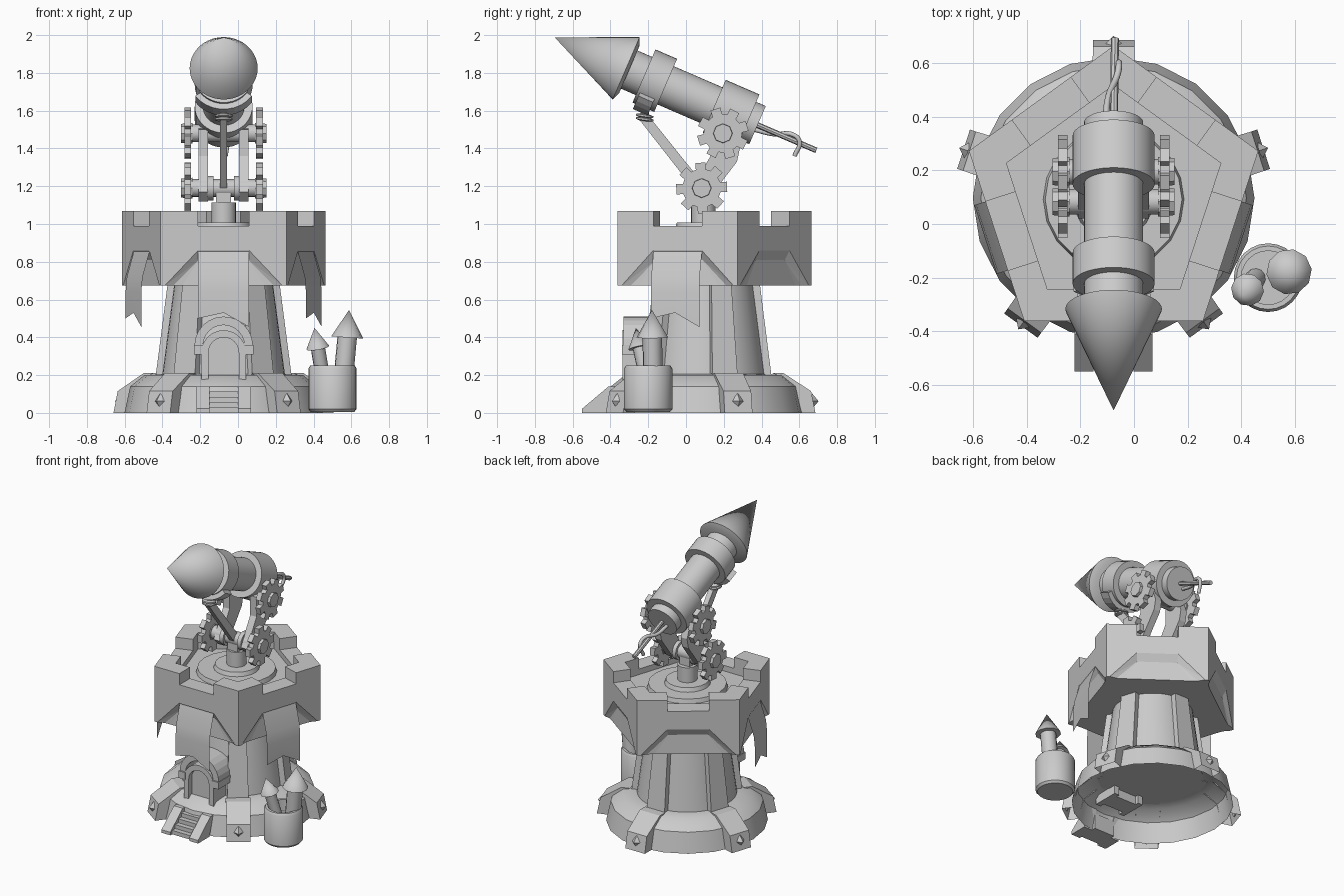
import bpy, bmesh, math
from mathutils import Vector, Matrix

if "Cube" in bpy.data.objects:
    bpy.data.objects.remove(bpy.data.objects["Cube"])

CX, CY = -0.076, 0.097
SIDES = [math.radians(-90 + 72 * k) for k in range(5)]
CORNERS = [math.radians(90 + 72 * k) for k in range(5)]
stone = bpy.data.materials.new("plain_grey")
stone.diffuse_color = (0.6, 0.6, 0.6, 1)
stone.use_nodes = True
stone.node_tree.nodes["Principled BSDF"].inputs["Base Color"].default_value = stone.diffuse_color


def finish(name, bm, smooth=False):
    bmesh.ops.recalc_face_normals(bm, faces=bm.faces[:])
    me = bpy.data.meshes.new(name)
    bm.to_mesh(me)
    bm.free()
    me.materials.append(stone)
    ob = bpy.data.objects.new(name, me)
    bpy.context.collection.objects.link(ob)
    if smooth:
        bpy.ops.object.select_all(action='DESELECT')
        ob.select_set(True)
        bpy.context.view_layer.objects.active = ob
        bpy.ops.object.shade_smooth_by_angle(angle=math.radians(37))
    return ob


def polar(a, r, t, z):
    """Point at distance r along angle a from the tower axis, shifted t sideways."""
    return Vector((CX + r * math.cos(a) - t * math.sin(a), CY + r * math.sin(a) + t * math.cos(a), z))


def hull(name, pts):
    bm = bmesh.new()
    vs = [bm.verts.new(p) for p in pts]
    bmesh.ops.convex_hull(bm, input=vs)
    bmesh.ops.dissolve_limit(bm, angle_limit=0.01, verts=bm.verts[:], edges=bm.edges[:])
    return finish(name, bm)


def box(name, lo, hi):
    return hull(name, [(x, y, z) for x in (lo[0], hi[0]) for y in (lo[1], hi[1]) for z in (lo[2], hi[2])])


def lathe(name, profile, origin, axis=(0, 0, 1), seg=32, smooth=True, cap=True):
    """Revolve (radius, distance) pairs around an axis."""
    m = Matrix.Translation(origin) @ Vector(axis).to_track_quat('Z', 'Y').to_matrix().to_4x4()
    bm = bmesh.new()
    rings = []
    for r, s in profile:
        n = seg if r > 0 else 1
        rings.append([bm.verts.new(m @ Vector((r * math.cos(2 * math.pi * i / seg),
                                               r * math.sin(2 * math.pi * i / seg), s))) for i in range(n)])
    for a, b in zip(rings, rings[1:]):
        for i in range(seg):
            j = (i + 1) % seg
            f = [a[i % len(a)], a[j % len(a)], b[j % len(b)], b[i % len(b)]]
            bm.faces.new(list(dict.fromkeys(f)))
    if cap:
        for ring in (rings[0], rings[-1]):
            if len(ring) > 2:
                bm.faces.new(ring)
    return finish(name, bm, smooth)


def rod(name, a, b, r, seg=16):
    a, b = Vector(a), Vector(b)
    return lathe(name, [(r, 0), (r, (b - a).length)], a, b - a, seg)


def extrude(name, pts, move):
    """Closed outline pushed along a vector."""
    bm = bmesh.new()
    f = bm.faces.new([bm.verts.new(p) for p in pts])
    g = bmesh.ops.extrude_face_region(bm, geom=[f])
    bmesh.ops.translate(bm, vec=Vector(move), verts=[v for v in g["geom"] if isinstance(v, bmesh.types.BMVert)])
    return finish(name, bm)


def cord(name, pts, r):
    cu = bpy.data.curves.new(name, 'CURVE')
    cu.dimensions, cu.bevel_depth, cu.bevel_resolution, cu.use_fill_caps = '3D', r, 2, True
    sp = cu.splines.new('BEZIER')
    sp.bezier_points.add(len(pts) - 1)
    for p, co in zip(sp.bezier_points, pts):
        p.co, p.handle_left_type, p.handle_right_type = co, 'AUTO', 'AUTO'
    cu.materials.append(stone)
    bpy.context.collection.objects.link(bpy.data.objects.new(name, cu))


# Base skirt, open underneath
lathe("base_skirt", [(0.525, 0), (0.495, 0.14), (0.42, 0.2), (0.32, 0.205)], (CX, CY, 0), seg=20, cap=False)
lathe("tower_core", [(0.325, 0.2), (0.26, 0.69)], (CX, CY, 0), seg=40)

for a in CORNERS:
    # Open-backed buttress shell, stud and pilaster on every corner
    bm = bmesh.new()
    outer = ((0.36, 0.08, 0.21), (0.42, 0.08, 0.21), (0.565, 0.077, 0.115), (0.588, 0.077, 0))
    inner = ((0.515, 0.077, 0), (0.48, 0.077, 0.14), (0.40, 0.08, 0.195))
    sides = [[bm.verts.new(polar(a, r, t * s, z)) for r, t, z in outer + inner] for s in (1, -1)]
    for side in sides:
        bm.faces.new(side)
    for i in range(3):
        bm.faces.new((sides[0][i], sides[0][i + 1], sides[1][i + 1], sides[1][i]))
    finish("buttress", bm)
    hull("stud", [polar(a, 0.57, x, 0.062 + z) for x, z in ((0.036, 0), (-0.036, 0), (0, 0.042), (0, -0.042))]
         + [polar(a, 0.605, 0, 0.062)])
    hull("pilaster", [polar(a, r, t * s, z) for s in (1, -1) for r, t, z in
                      ((0.2, 0.07, 0.2), (0.355, 0.07, 0.2), (0.2, 0.055, 0.69), (0.293, 0.055, 0.69))])

# Battlement crown: pentagon with sunken floor, notches and shallow lower recesses
crown = hull("crown", [polar(a, 0.567, 0, z) for a in CORNERS for z in (0.675, 1.07)])
cutters = [hull("floor_cutter", [polar(a, 0.42, 0, z) for a in CORNERS for z in (0.95, 1.3)])]
for a in SIDES:
    cutters.append(hull("notch_cutter", [polar(a, r, t, z) for r in (0.3, 0.6) for t in (-0.135, 0.135) for z in (0.99, 1.2)]))
    cutters.append(hull("recess_cutter", [polar(a, r, t * s, z) for s in (1, -1) for r, t, z in
                                          ((0.4588, 0.135, 0.86), (0.48, 0.135, 0.86), (0.4588, 0.315, 0.67), (0.48, 0.315, 0.67),
                                           (0.4588, 0.32, 0.6), (0.48, 0.32, 0.6), (0.432, 0.13, 0.81), (0.44, 0.27, 0.67), (0.44, 0.27, 0.6))]))
for c in cutters:
    mod = crown.modifiers.new("cut", 'BOOLEAN')
    mod.operation, mod.solver, mod.object = 'DIFFERENCE', 'EXACT', c
dg = bpy.context.evaluated_depsgraph_get()
crown.data = bpy.data.meshes.new_from_object(crown.evaluated_get(dg))
crown.modifiers.clear()
for c in cutters:
    bpy.data.objects.remove(c)

# Hanging banners with swallow tails on the front and both flanks
for a in (SIDES[0], SIDES[1], SIDES[4]):
    bm = bmesh.new()
    rows = [[bm.verts.new(polar(a, r, t, z + dz * (t == 0) + dz * 0.6 * (t < 0))) for t in (-0.135, 0, 0.135)]
            for r, z, dz in ((0.455, 0.858, 0), (0.495, 0.72, 0), (0.502, 0.64, 0), (0.502, 0.455, 0.075))]
    for p, q in zip(rows, rows[1:]):
        for i in range(2):
            bm.faces.new((p[i], p[i + 1], q[i + 1], q[i]))
    finish("banner", bm, True)

# Doorway: arched frame, imposts, door and steps
def arch(r, zc, z0, y, n=12):
    ang = [math.pi * i / n for i in range(n + 1)]
    return [(CX + r, y, z0)] + [(CX + r * math.cos(t), y, zc + r * math.sin(t)) for t in ang] + [(CX - r, y, z0)]

for r0, r1, zb, zc, yf in ((0.08, 0.118, 0.14, 0.32, -0.335), (0.11, 0.155, 0.35, 0.355, -0.33)):
    extrude("door_frame", arch(r1, zc, zb, yf) + arch(r0, zc, zb, yf)[::-1], (0, 0.19, 0))
extrude("door", arch(0.085, 0.32, 0.14, -0.30), (0, 0.13, 0))
for s in (1, -1):
    x0, x1 = sorted((CX + s * 0.105, CX + s * 0.158))
    box("impost", (x0, -0.34, 0.31), (x1, -0.16, 0.36))
    x0 = CX + s * 0.075
    extrude("stair_side", [(x0, -0.55, 0), (x0, -0.55, 0.022), (x0, -0.41, 0.14), (x0, -0.38, 0.14), (x0, -0.42, 0)], (s * 0.07, 0, 0))
for i in range(4):
    box("step", (CX - 0.08, -0.53 + 0.035 * i, 0.028 * i), (CX + 0.08, -0.39, 0.028 * (i + 1)))

# Turntable and post
lathe("turntable", [(0.265, 0.94), (0.255, 0.98), (0.15, 0.98), (0.14, 1.008), (0.065, 1.008), (0.065, 1.115)], (CX, CY - 0.005, 0), seg=20)

# Gears, axles and lift arms
LOW, HIGH = (0.083, 1.19), (0.195, 1.48)
def gear(cy, cz, s, turn):
    pts = []
    for k in range(8):
        for d, r in ((-0.26, 0.102), (-0.2, 0.137), (0.2, 0.137), (0.26, 0.102)):
            t = turn + k * math.pi / 4 + d
            pts.append((CX + s * 0.172, cy + r * math.cos(t), cz + r * math.sin(t)))
    extrude("gear", pts, (s * 0.036, 0, 0))
    lathe("gear_hub", [(0.055, 0), (0.05, 0.062)], (CX + s * 0.165, cy, cz), (s, 0, 0), 8, False)

for (cy, cz), turn in ((LOW, 0.05), (HIGH, 0.3)):
    rod("axle", (CX - 0.18, cy, cz), (CX + 0.18, cy, cz), 0.047)
    for s in (1, -1):
        gear(cy, cz, s, turn)
for s in (1, -1):
    lathe("axle_collar", [(0.065, 0), (0.065, 0.03)], (CX + s * 0.055, *LOW), (s, 0, 0), 16)
    extrude("lift_arm", [(CX + s * 0.082, y, z) for y, z in
                         ((0.02, 1.17), (0.07, 1.12), (0.14, 1.16), (0.27, 1.33), (0.285, 1.40), (0.24, 1.52), (0.13, 1.50), (0.13, 1.36))],
            (s * 0.05, 0, 0))
box("pivot_block", (CX - 0.04, 0.045, 1.10), (CX + 0.04, 0.125, 1.17))

# Front strut with its tied rope
extrude("strut", [(CX - 0.018, y, z) for y, z in ((0.06, 1.16), (0.085, 1.22), (-0.20, 1.575), (-0.245, 1.55))], (0.036, 0, 0))
for z in (1.555, 1.573):
    lathe("strut_tie", [(0.03, 0), (0.046, 0.005), (0.046, 0.014), (0.03, 0.019)], (CX, -0.22, z - 0.01), (0, 0.15, 1), 16)

# Rocket, measured along its axis from the tip
TIP, AXIS = Vector((CX, -0.695, 1.988)), Vector((0, 0.918, -0.397)).normalized()
DOWN = Vector((0, AXIS.z, -AXIS.y))
lathe("rocket_nose", [(0, 0), (0.18, 0.412), (0.135, 0.43)], TIP, AXIS, 40)
lathe("rocket_body", [(0.11, 0.4), (0.11, 1.17)], TIP, AXIS, 40)
lathe("front_band", [(0.11, 0.515), (0.153, 0.515), (0.153, 0.64), (0.11, 0.64)], TIP, AXIS, 40, cap=False)
lathe("rear_band", [(0.11, 0.92), (0.153, 0.92), (0.153, 1.115), (0.11, 1.115)], TIP, AXIS, 40, cap=False)

# Curved saddle hugging the underside of the front band
def saddle_point(r, deg):
    t = math.radians(deg)
    return TIP + AXIS * 0.53 + DOWN * (r * math.cos(t)) + Vector((r * math.sin(t), 0, 0))

angles = range(-54, 55, 12)
extrude("band_saddle", [saddle_point(0.185, d) for d in angles] + [saddle_point(0.14, d) for d in reversed(angles)], AXIS * 0.085)
rod("band_pin", (CX, -0.22, 1.55), (CX, -0.215, 1.66), 0.022)

# Fuse stick and loose cord
rod("fuse_stick", TIP + AXIS * 1.1, (CX + 0.005, 0.69, 1.39), 0.015, 8)
cord("fuse_cord", [(CX - 0.03, 0.36, 1.50), (CX - 0.02, 0.47, 1.475), (CX + 0.015, 0.56, 1.475),
                   (CX + 0.02, 0.60, 1.44), (CX + 0.01, 0.575, 1.36)], 0.012)

# Ammunition pot with two small rockets
lathe("pot", [(0.115, 0.005), (0.128, 0.02), (0.128, 0.235), (0.118, 0.25), (0.1, 0.25), (0.1, 0.17)], (0.5, -0.2, 0), seg=24)
for base, neck, tip, r, cr in (((0.55, -0.175, 0.1), (0.578, -0.178, 0.4), (0.588, -0.18, 0.545), 0.052, 0.085),
                               ((0.455, -0.2, 0.15), (0.423, -0.245, 0.345), (0.405, -0.265, 0.45), 0.038, 0.062)):
    rod("small_rocket_body", base, neck, r, 12)
    n, t = Vector(neck), Vector(tip)
    lathe("small_rocket_nose", [(cr, 0), (0, (t - n).length)], n, t - n, 10)
